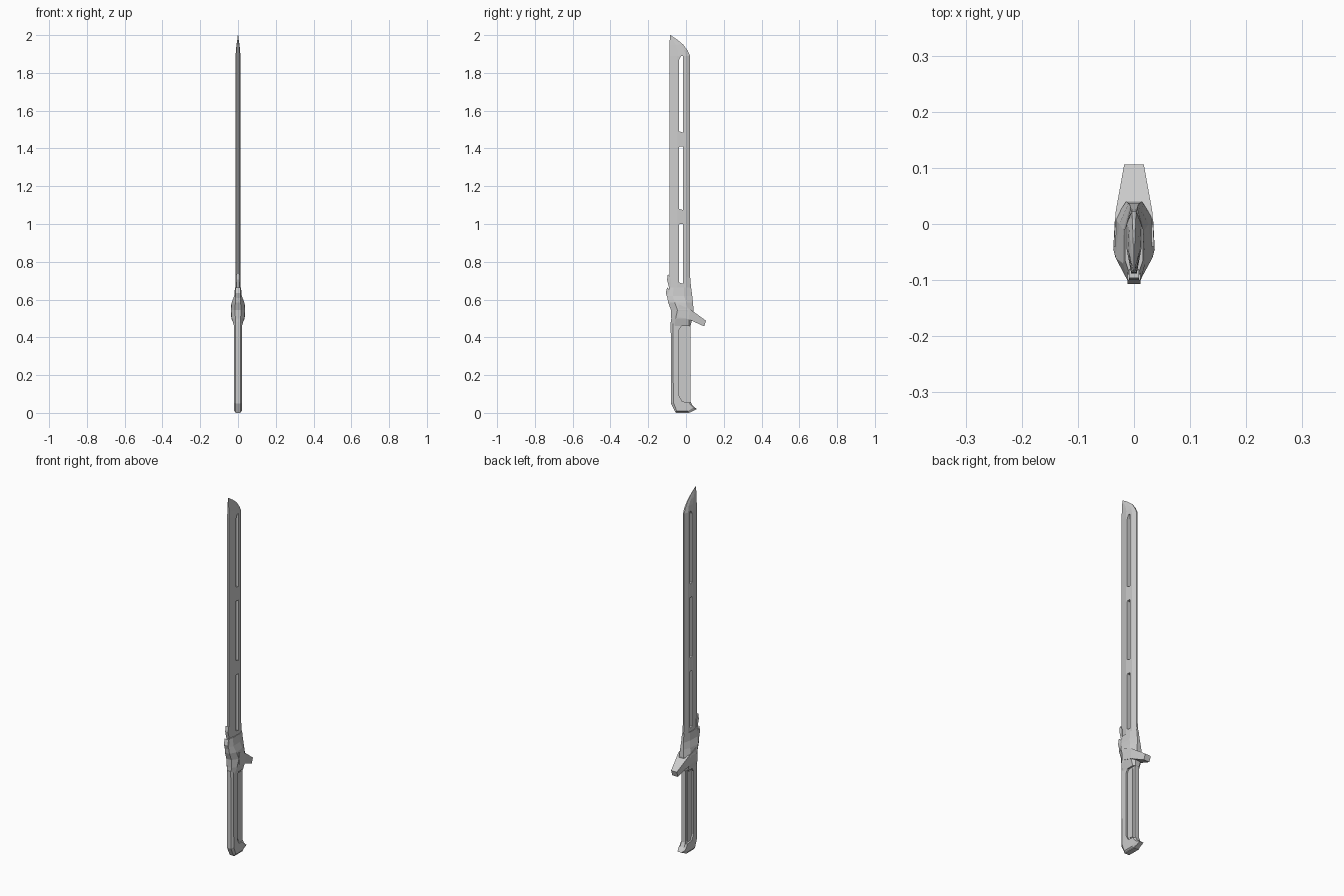
import bpy, bmesh

steel = bpy.data.materials.new("plain grey steel")
steel.diffuse_color = (0.6, 0.6, 0.6, 1)


def finish(name, bm):
    bmesh.ops.recalc_face_normals(bm, faces=bm.faces)
    me = bpy.data.meshes.new(name)
    bm.to_mesh(me)
    bm.free()
    me.materials.append(steel)
    ob = bpy.data.objects.new(name, me)
    bpy.context.collection.objects.link(ob)
    return ob


def loft(name, rings):
    """Skin closed rings of equal point count and cap the ends."""
    bm = bmesh.new()
    vs = [[bm.verts.new(p) for p in r] for r in rings]
    n = len(vs[0])
    for a, b in zip(vs, vs[1:]):
        for i in range(n):
            j = (i + 1) % n
            bm.faces.new((a[i], a[j], b[j], b[i]))
    bm.faces.new(vs[0])
    bm.faces.new(vs[-1])
    return finish(name, bm)


def ring(z, ys, hs, slant=0.0):
    """Mirrored cross-section: half width hs[i] at depth ys[i]."""
    right = [(h, y, z - slant * y) for y, h in zip(ys, hs)]
    return right + [(-x, y, zz) for x, y, zz in reversed(right)]


def prism(name, outline, x0, x1):
    return loft(name, [[(x, y, z) for y, z in outline] for x in (x0, x1)])


def cut(ob, cutters):
    for c in cutters:
        c.hide_render = True
        c.hide_viewport = True
        m = ob.modifiers.new("cut", 'BOOLEAN')
        m.operation = 'DIFFERENCE'
        m.solver = 'EXACT'
        m.object = c


# blade: thin spine and edge, curved tip
H = [0.005, 0.013, 0.013, 0.004]
blade = loft("blade", [
    ring(0.58, (-0.088, -0.045, 0.0, 0.034), H),
    ring(0.66, (-0.088, -0.045, 0.0, 0.027), H),
    ring(0.72, (-0.088, -0.045, 0.0, 0.022), H),
    ring(1.89, (-0.088, -0.045, 0.0, 0.022), H),
    ring(1.92, (-0.087, -0.045, -0.010, 0.008), [.005, .011, .009, .003]),
    ring(1.95, (-0.087, -0.055, -0.035, -0.015), [.004, .008, .006, .002]),
    ring(1.975, (-0.086, -0.070, -0.060, -0.045), [.003, .004, .003, .001]),
    ring(2.0, (-0.086, -0.085, -0.084, -0.083), [.001] * 4)])

# three slots through the blade
slots = []
for z0, z1 in ((0.69, 1.0), (1.08, 1.41), (1.49, 1.89)):
    c = 0.02 if z1 > 1.8 else 0.004
    slots.append(prism("slot_cutter", [(-0.036, z0), (-0.015, z0 - 0.006),
                 (-0.015, z1), (-0.036 + c / 2, z1), (-0.036, z1 - c)], -0.1, 0.1))
cut(blade, slots)

# stepped lug on the spine above the guard
prism("spine_lug", [(-0.08, 0.56), (-0.092, 0.59), (-0.107, 0.635), (-0.10, 0.665),
                    (-0.088, 0.65), (-0.07, 0.62)], -0.012, 0.012)
prism("spine_tooth", [(-0.08, 0.64), (-0.09, 0.665), (-0.10, 0.705), (-0.096, 0.735),
                      (-0.08, 0.71)], -0.009, 0.009)

# faceted guard body swelling between the handle and the blade
loft("guard_body", [
    ring(0.46, (-0.080, -0.060, 0.015, 0.024), [.012, .021, .021, .012]),
    ring(0.50, (-0.078, -0.055, 0.015, 0.034), [.014, .033, .032, .016]),
    ring(0.545, (-0.080, -0.045, 0.010, 0.040), [.016, .037, .034, .014]),
    ring(0.585, (-0.095, -0.060, 0.000, 0.037), [.014, .033, .026, .010]),
    ring(0.62, (-0.100, -0.070, -0.010, 0.033), [.012, .020, .019, .007]),
    ring(0.665, (-0.088, -0.065, -0.010, 0.027), [.008, .016, .016, .006])])

# guard prong sloping down past the edge
loft("guard_prong", [[(-h, y, b), (h, y, b), (h, y + s, t), (-h, y + s, t)]
     for y, s, b, t, h in ((-0.04, 0.0, 0.51, 0.575, 0.036),
                           (0.015, 0.005, 0.495, 0.55, 0.033),
                           (0.096, 0.01, 0.458, 0.488, 0.0175))])

# handle with chamfered sides and a hooked pommel
outline = [(-0.081, 0.48), (-0.079, 0.05), (-0.056, 0.002), (0.02, 0.002),
           (0.057, 0.02), (0.034, 0.04), (0.023, 0.062), (0.023, 0.48)]


def shrunk(k):
    return [(-0.025 + (y + 0.025) * k, 0.24 + (z - 0.24) * (1 - (1 - k) * 0.15))
            for y, z in outline]


handle = loft("handle", [[(x, y, z) for y, z in shrunk(k)] for x, k in
                         ((-0.021, 0.78), (-0.012, 1), (0.012, 1), (0.021, 0.78))])
bpy.context.view_layer.update()

# recessed grip panel on both sides, open towards the edge side
panel = [(-0.036, 0.44), (-0.036, 0.09), (-0.02, 0.06), (0.06, 0.052),
         (0.06, 0.475), (-0.024, 0.46)]
cut(handle, [prism("panel_cutter", panel, s * 0.012, s * 0.06) for s in (-1, 1)])

# rounded grip insert inside the recess
for s in (-1, 1):
    prism("grip_insert", [(-0.028, 0.43), (-0.028, 0.095), (-0.018, 0.07),
                          (0.008, 0.066), (0.008, 0.45), (-0.02, 0.45)],
          s * 0.010, s * 0.015)

# pommel base plate
prism("pommel_base", [(-0.056, 0.012), (-0.052, 0.0), (0.018, 0.0), (0.03, 0.012)],
      -0.014, 0.014)
